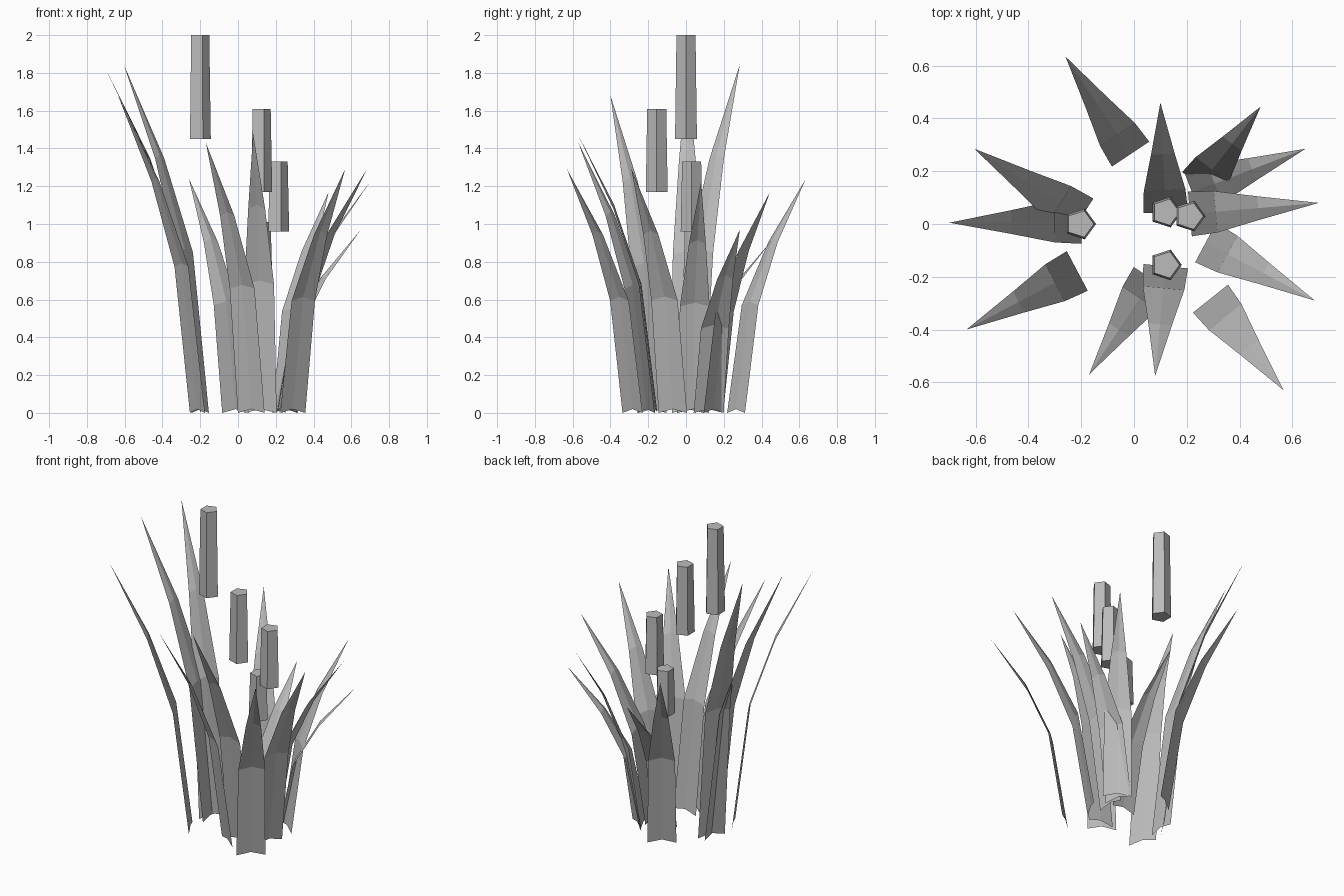
import bpy, bmesh, math
from mathutils import Vector

if "Cube" in bpy.data.objects:
    bpy.data.objects.remove(bpy.data.objects["Cube"])

grey = bpy.data.materials.new("reed grey")
grey.diffuse_color = (0.5, 0.5, 0.5, 1)
grey.use_nodes = True
grey.node_tree.nodes["Principled BSDF"].inputs["Base Color"].default_value = grey.diffuse_color


def finish(name, bm):
    me = bpy.data.meshes.new(name)
    bm.to_mesh(me)
    bm.free()
    me.materials.append(grey)
    bpy.context.collection.objects.link(bpy.data.objects.new(name, me))


# Rows of a leaf: height fraction, outward fraction, half width
ROWS = [(0.0, 0.0, 0.085), (0.46, 0.2, 0.079), (0.73, 0.53, 0.045)]
CREASE = 0.02


def leaf(name, base, tip, height):
    """Open creased blade that arches from its base out to a point."""
    b, t = Vector((*base, 0)), Vector((*tip, 0))
    out = t - b
    side = Vector((-out.y, out.x, 0)).normalized()
    bm = bmesh.new()
    rows = []
    for fz, fo, w in ROWS:
        c = b + out * fo + Vector((0, 0, fz * height))
        rows.append([bm.verts.new(c + side * w),
                     bm.verts.new(c + Vector((0, 0, CREASE))),
                     bm.verts.new(c - side * w)])
    point = bm.verts.new(t + Vector((0, 0, height)))
    for lo, hi in zip(rows, rows[1:]):
        for i in (0, 1):
            bm.faces.new((lo[i], lo[i + 1], hi[i + 1], hi[i]))
    for i in (0, 1):
        bm.faces.new((rows[-1][i], rows[-1][i + 1], point))
    finish(name, bm)


def seed_head(name, x, y, z0, z1, turn=0.0):
    """Five-sided head, slightly narrower at the top."""
    bm = bmesh.new()
    rings = []
    for z, r in ((z0, 0.061), (z1, 0.053)):
        rings.append([bm.verts.new((x + r * math.cos(turn + k * math.tau / 5),
                                    y + r * math.sin(turn + k * math.tau / 5), z))
                      for k in range(5)])
    lo, hi = rings
    bm.faces.new(lo[::-1])
    bm.faces.new(hi)
    for k in range(5):
        n = (k + 1) % 5
        bm.faces.new((lo[k], lo[n], hi[n], hi[k]))
    finish(name, bm)


# Leaves: base centre, tip, height
LEAVES = [
    ((-0.013, 0.265), (-0.26, 0.635), 1.24),
    ((-0.20, 0.025), (-0.605, 0.285), 1.845),
    ((-0.20, 0.01), (-0.70, 0.005), 1.82),
    ((-0.215, -0.178), (-0.635, -0.40), 1.68),
    ((0.07, -0.21), (-0.17, -0.57), 1.43),
    ((0.12, -0.16), (0.08, -0.575), 1.48),
    ((0.29, -0.283), (0.567, -0.63), 1.29),
    ((0.272, -0.07), (0.685, -0.29), 1.295),
    ((0.212, 0.038), (0.70, 0.08), 1.225),
    ((0.22, 0.12), (0.65, 0.285), 0.97),
    ((0.25, 0.145), (0.48, 0.445), 1.17),
    ((0.12, 0.045), (0.10, 0.46), 0.92),
]
for i, (base, tip, h) in enumerate(LEAVES):
    leaf(f"leaf_{i + 1}", base, tip, h)

# Floating seed heads: x, y, bottom, top, turn
HEADS = [
    (-0.205, 0.0, 1.45, 2.0, 0.0),
    (0.12, -0.155, 1.17, 1.61, 0.0),
    (0.21, 0.03, 0.96, 1.33, 0.0),
    (0.12, 0.045, 0.72, 1.01, 0.0),
]
for i, args in enumerate(HEADS):
    seed_head(f"seed_head_{i + 1}", *args)
